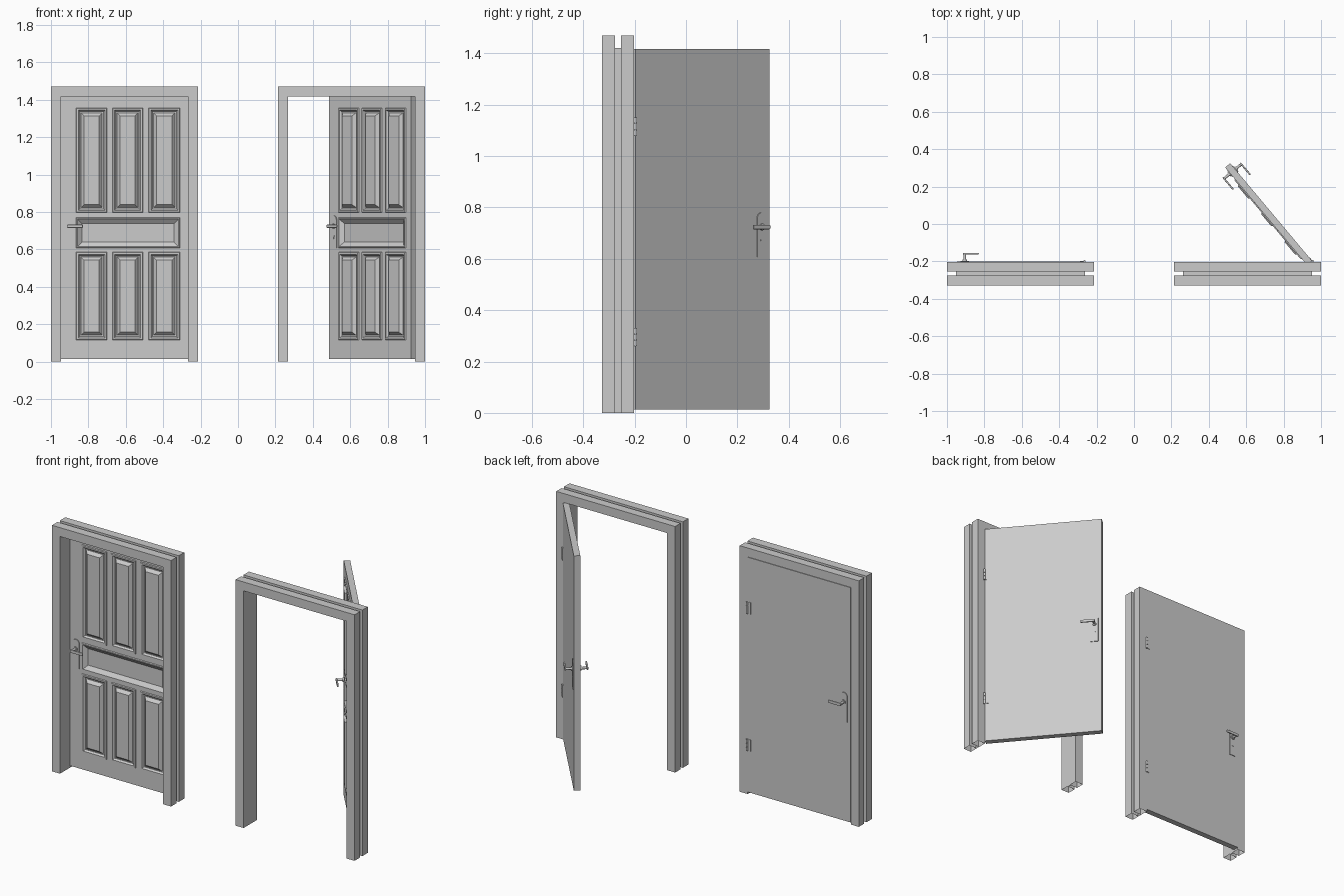
import bpy, bmesh, math
from mathutils import Matrix

if "Cube" in bpy.data.objects:
    bpy.data.objects.remove(bpy.data.objects["Cube"])

W, T, Z0, Z1 = 0.681, 0.035, 0.013, 1.416   # door leaf width, thickness, bottom, top


def finish(bm, name, mat=Matrix(), bevel=0, smooth=False):
    """Turn a bmesh into a placed object."""
    bmesh.ops.recalc_face_normals(bm, faces=bm.faces[:])
    me = bpy.data.meshes.new(name)
    bm.to_mesh(me)
    bm.free()
    ob = bpy.data.objects.new(name, me)
    bpy.context.collection.objects.link(ob)
    ob.matrix_world = mat
    if bevel:
        m = ob.modifiers.new("bevel", 'BEVEL')
        m.width, m.segments = bevel, 2
    if smooth:
        bpy.ops.object.select_all(action='DESELECT')
        ob.select_set(True)
        bpy.context.view_layer.objects.active = ob
        bpy.ops.object.shade_smooth_by_angle()
    return ob


def box(name, lo, hi, mat, bevel=0):
    bm = bmesh.new()
    bmesh.ops.create_cube(bm, size=1)
    for v in bm.verts:
        v.co = [a + (c + 0.5) * (b - a) for a, b, c in zip(lo, hi, v.co)]
    finish(bm, name, mat, bevel)


def cylinder(name, c, r, h, axis, mat, seg=16):
    bm = bmesh.new()
    rot = Matrix.Rotation(math.pi / 2, 4, 'X') if axis == 'Y' else Matrix()
    bmesh.ops.create_cone(bm, cap_ends=True, segments=seg, radius1=r, radius2=r,
                          depth=h, matrix=Matrix.Translation(c) @ rot)
    finish(bm, name, mat, smooth=True)


def frame(name, x0, x1, top):
    """Grooved casing profile swept around the opening, ends left open."""
    prof = [(0, -.328), (.053, -.328), (.053, -.276), (.004, -.276),
            (.004, -.254), (.053, -.254), (.053, -.203), (0, -.203)]
    bm = bmesh.new()
    rows = [[bm.verts.new(p) for p in ((x0 - d, y, 0), (x0 - d, y, top + d),
                                       (x1 + d, y, top + d), (x1 + d, y, 0))]
            for d, y in prof]
    for i, a in enumerate(rows):
        b = rows[(i + 1) % len(rows)]
        for j in range(3):
            bm.faces.new((a[j], a[j + 1], b[j + 1], b[j]))
    finish(bm, name)


RAISED = [(0, 0), (.003, .006), (.012, .006), (.02, -.004), (.026, -.004), (.042, .013)]
SUNK = [(0, 0), (.003, .006), (.009, .006), (.032, -.012)]


def leaf(name, mat):
    """Door leaf: front is a grid whose panel cells get stepped mouldings."""
    xs = [-W, -.600, -.434, -.406, -.242, -.212, -.044, 0]
    zs = [Z0, .115, .585, .607, .770, .797, 1.356, Z1]
    bm = bmesh.new()

    def quad(*pts):
        bm.faces.new([bm.verts.new(p) for p in pts])

    def rect(x0, x1, z0, z1, inset, h):
        y = -T - h
        return [(x0 + inset, y, z0 + inset), (x1 - inset, y, z0 + inset),
                (x1 - inset, y, z1 - inset), (x0 + inset, y, z1 - inset)]

    def panel(x0, x1, z0, z1, steps):
        rings = [rect(x0, x1, z0, z1, i, h) for i, h in steps]
        for a, b in zip(rings, rings[1:]):
            for k in range(4):
                n = (k + 1) % 4
                quad(a[k], a[n], b[n], b[k])
        quad(*rings[-1])

    for j in range(7):
        for i in range(7):
            cell = (xs[i], xs[i + 1], zs[j], zs[j + 1])
            if j == 3 and 1 <= i <= 5:
                if i == 1:
                    panel(xs[1], xs[6], zs[3], zs[4], SUNK)
            elif j in (1, 5) and i % 2:
                panel(*cell, RAISED)
            else:
                quad(*rect(*cell, 0, 0))
    # back and edges
    f = rect(-W, 0, Z0, Z1, 0, 0)
    b = [(x, 0, z) for x, y, z in f]
    quad(*b)
    for k in range(4):
        n = (k + 1) % 4
        quad(f[k], f[n], b[n], b[k])
    bmesh.ops.remove_doubles(bm, verts=bm.verts[:], dist=1e-5)
    finish(bm, name, mat)


def handle(tag, mat, y, s):
    """Round-topped plate, stem, lever and keyhole on face y, outward sign s."""
    cx, hw, zb, zt = -W + .042, .022, .607, .780
    bm = bmesh.new()
    pts = [(cx - hw, zb), (cx + hw, zb)]
    pts += [(cx + hw * math.cos(a), zt - hw + hw * math.sin(a))
            for a in (math.pi * k / 10 for k in range(11))]
    face = bm.faces.new([bm.verts.new((x, y, z)) for x, z in pts])
    ext = bmesh.ops.extrude_face_region(bm, geom=[face])
    for v in ext['geom']:
        if isinstance(v, bmesh.types.BMVert):
            v.co.y += s * .004
    finish(bm, tag + "_handle_plate", mat)
    cylinder(tag + "_handle_collar", (cx, y + s * .006, .724), .013, .008, 'Y', mat)
    cylinder(tag + "_handle_stem", (cx, y + s * .022, .724), .007, .044, 'Y', mat)
    ya, yb = sorted((y + s * .038, y + s * .047))
    box(tag + "_handle_lever", (cx - .009, ya, .715), (cx + .075, yb, .732), mat, .003)
    # keyhole: round cylinder with a slot below
    cylinder(tag + "_keyhole", (cx, y + s * .004, .672), .006, .003, 'Y', mat)
    ya, yb = sorted((y + s * .002, y + s * .0055))
    box(tag + "_keyhole_slot", (cx - .0025, ya, .655), (cx + .0025, yb, .668), mat)


def hinge(tag, mat, z):
    for k in (-1, 0, 1):
        cylinder(tag + "_hinge_knuckle", (.002, .002, z + k * .024), .006, .022, 'Z', mat)
    cylinder(tag + "_hinge_pin", (.002, .002, z), .003, .072, 'Z', mat, 8)
    box(tag + "_hinge_leaf", (-.022, -.001, z - .035), (0, .002, z + .035), mat)


def door(tag, mat):
    leaf(tag + "_door_leaf", mat)
    handle(tag + "_front", mat, -T, -1)
    handle(tag + "_back", mat, 0, 1)
    for z in (.295, 1.115):
        hinge(tag, mat, z)


# two frames, a closed door and a door swung open
frame("closed_frame", -.947, -.266, 1.417)
frame("open_frame", .267, .947, 1.417)
door("closed", Matrix.Translation((-.266, -.201, 0)))
door("open", Matrix.Translation((.952, -.197, 0)) @ Matrix.Rotation(math.radians(-50), 4, 'Z'))
